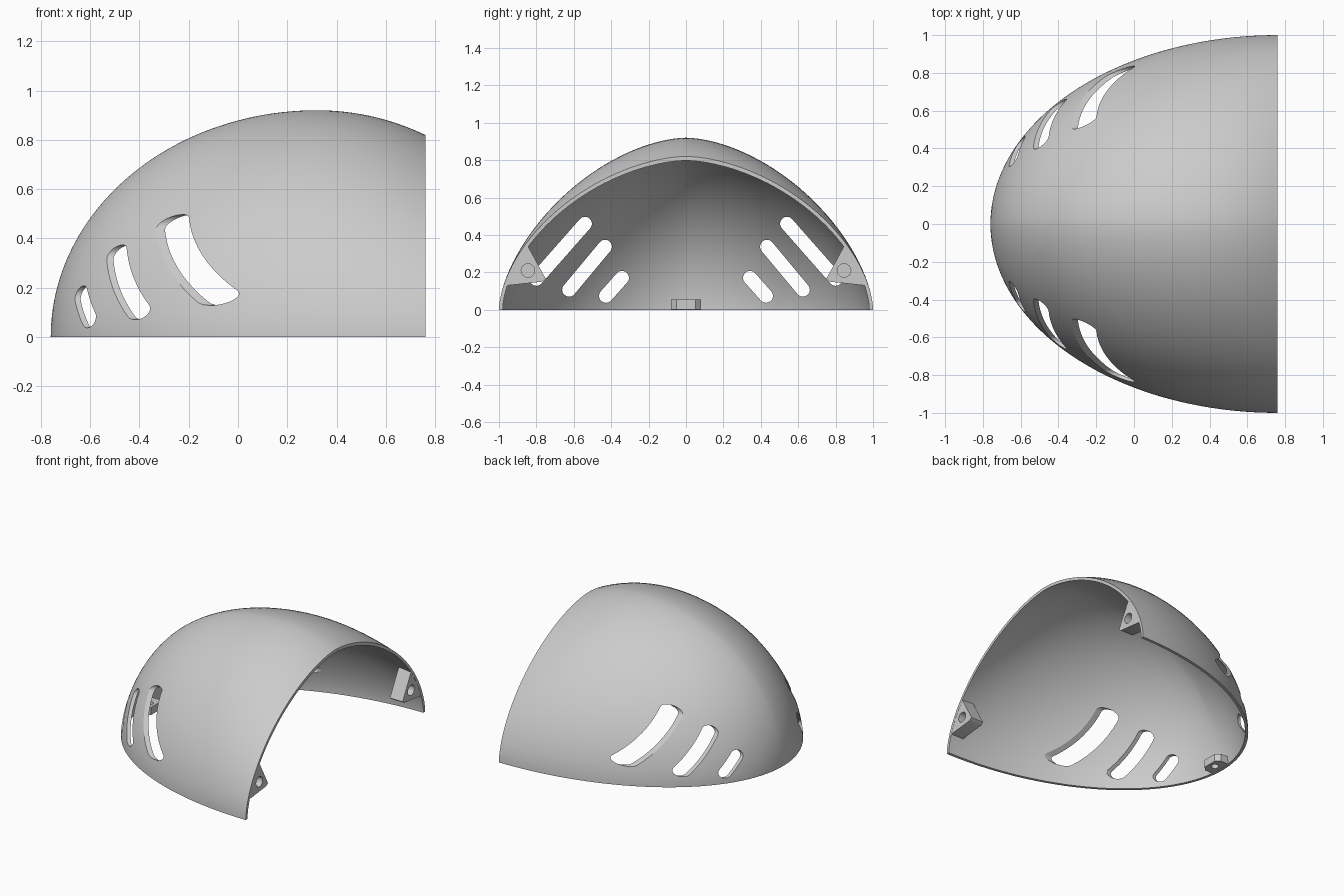
import bpy, bmesh
from math import sin, cos, pi, sqrt, atan2

cube = bpy.data.objects.get("Cube")
if cube:
    bpy.data.objects.remove(cube)

grey = bpy.data.materials.new("plain grey")
grey.use_nodes = True
grey.diffuse_color = (0.6, 0.6, 0.6, 1)
grey.node_tree.nodes["Principled BSDF"].inputs["Base Color"].default_value = (0.6, 0.6, 0.6, 1)

BACK = 0.76      # x of the open rim
WALL = 0.02
POWER = 2 / 1.72  # section is a slightly pinched ellipse
ROWS, COLS = 56, 72


def make(name, bm, helper=False):
    bmesh.ops.recalc_face_normals(bm, faces=bm.faces)
    mesh = bpy.data.meshes.new(name)
    bm.to_mesh(mesh)
    bm.free()
    obj = bpy.data.objects.new(name, mesh)
    bpy.context.collection.objects.link(obj)
    mesh.materials.append(grey)
    if helper:
        obj.hide_render = True
        obj.hide_viewport = True
        obj.display_type = 'WIRE'
    return obj


def cut(obj, cutter):
    mod = obj.modifiers.new(cutter.name, 'BOOLEAN')
    mod.operation = 'DIFFERENCE'
    mod.solver = 'EXACT'
    mod.object = cutter


def smooth(obj):
    bpy.ops.object.select_all(action='DESELECT')
    obj.select_set(True)
    bpy.context.view_layer.objects.active = obj
    bpy.ops.object.shade_smooth_by_angle(angle=0.6)


def dome_point(t, a, inset):
    """Point on the dome: t runs nose to rim, a runs across from +y to -y."""
    length = 2 * BACK - inset
    x = BACK - length * cos(t)
    reach = (1.08 if x < 0.32 else 0.97) - inset
    height = (0.92 - inset) * sqrt(max(0, 1 - ((x - 0.32) / reach) ** 2))
    c = cos(a)
    y = (1 - inset) * sin(t) * abs(c) ** POWER * (1 if c > 0 else -1)
    return x, y, height * max(0, sin(a)) ** POWER


def prism(name, points, axis, lo, hi, helper=False):
    """Extrude a 2D outline along x (outline is y, z) or z (outline is x, y)."""
    bm = bmesh.new()
    place = (lambda p, d: (d, *p)) if axis == 'X' else (lambda p, d: (*p, d))
    ends = [[bm.verts.new(place(p, d)) for p in points] for d in (lo, hi)]
    for ring in ends:
        bm.faces.new(ring)
    n = len(points)
    for i in range(n):
        j = (i + 1) % n
        bm.faces.new((ends[0][i], ends[0][j], ends[1][j], ends[1][i]))
    return make(name, bm, helper)


def capsule(p, q, r, n=12):
    ang = atan2(q[1] - p[1], q[0] - p[0])
    pts = []
    for c, start in ((q, ang - pi / 2), (p, ang + pi / 2)):
        pts += [(c[0] + r * cos(start + pi * i / n), c[1] + r * sin(start + pi * i / n))
                for i in range(n + 1)]
    return pts


def circle(x, y, r, n=32):
    return [(x + r * cos(2 * pi * i / n), y + r * sin(2 * pi * i / n)) for i in range(n)]


# Dome shell: outer and inner skins joined along the base and rim
bm = bmesh.new()
skins = [[[bm.verts.new(dome_point(pi / 2 * i / ROWS, pi * j / COLS, inset))
           for j in range(COLS + 1)] for i in range(ROWS + 1)] for inset in (0, WALL)]
for g in skins:
    for i in range(ROWS):
        for j in range(COLS):
            bm.faces.new((g[i][j], g[i + 1][j], g[i + 1][j + 1], g[i][j + 1]))
edges = [[g[i][0] for i in range(ROWS)] + g[ROWS] + [g[i][COLS] for i in range(ROWS - 1, -1, -1)]
         for g in skins]
for k in range(len(edges[0]) - 1):
    bm.faces.new((edges[0][k], edges[0][k + 1], edges[1][k + 1], edges[1][k]))
bmesh.ops.remove_doubles(bm, verts=bm.verts, dist=1e-5)
shell = make("dome_shell", bm)
smooth(shell)

# Three slanted vent slots on each side
slots = [((0.80, 0.165), (0.54, 0.46)),
         ((0.625, 0.107), (0.433, 0.337)),
         ((0.428, 0.074), (0.342, 0.171))]
for side, label in ((1, "back"), (-1, "front")):
    for k, (p, q) in enumerate(slots):
        outline = capsule((side * p[0], p[1]), (side * q[0], q[1]), 0.037)
        cut(shell, prism(f"{label}_slot_cutter_{k + 1}", outline, 'X', -1, 0.2, True))

    # Corner lug inside the rim, with a blind screw hole
    arc = [dome_point(pi / 2, pi * a, WALL / 2)[1:] for a in (0.066, 0.085, 0.105, 0.125, 0.145)]
    lug = [(side * y, z) for y, z in arc + [(0.85, 0.35), (0.75, 0.165), (0.77, 0.15)]]
    mount = prism(f"{label}_lug", lug, 'X', 0.66, BACK - 0.001)
    smooth(mount)
    cut(mount, prism(f"{label}_lug_hole_cutter", circle(side * 0.845, 0.21, 0.036),
                     'X', 0.70, 0.8, True))

# Small tab inside the nose, with a vertical screw hole
half = [(-0.745, 0.08), (-0.675, 0.08), (-0.645, 0.05)]
tab = prism("nose_tab", half + [(x, -y) for x, y in reversed(half)], 'Z', 0.001, 0.055)
smooth(tab)
cut(tab, prism("nose_tab_hole_cutter", circle(-0.69, 0, 0.025), 'Z', -0.1, 0.1, True))
